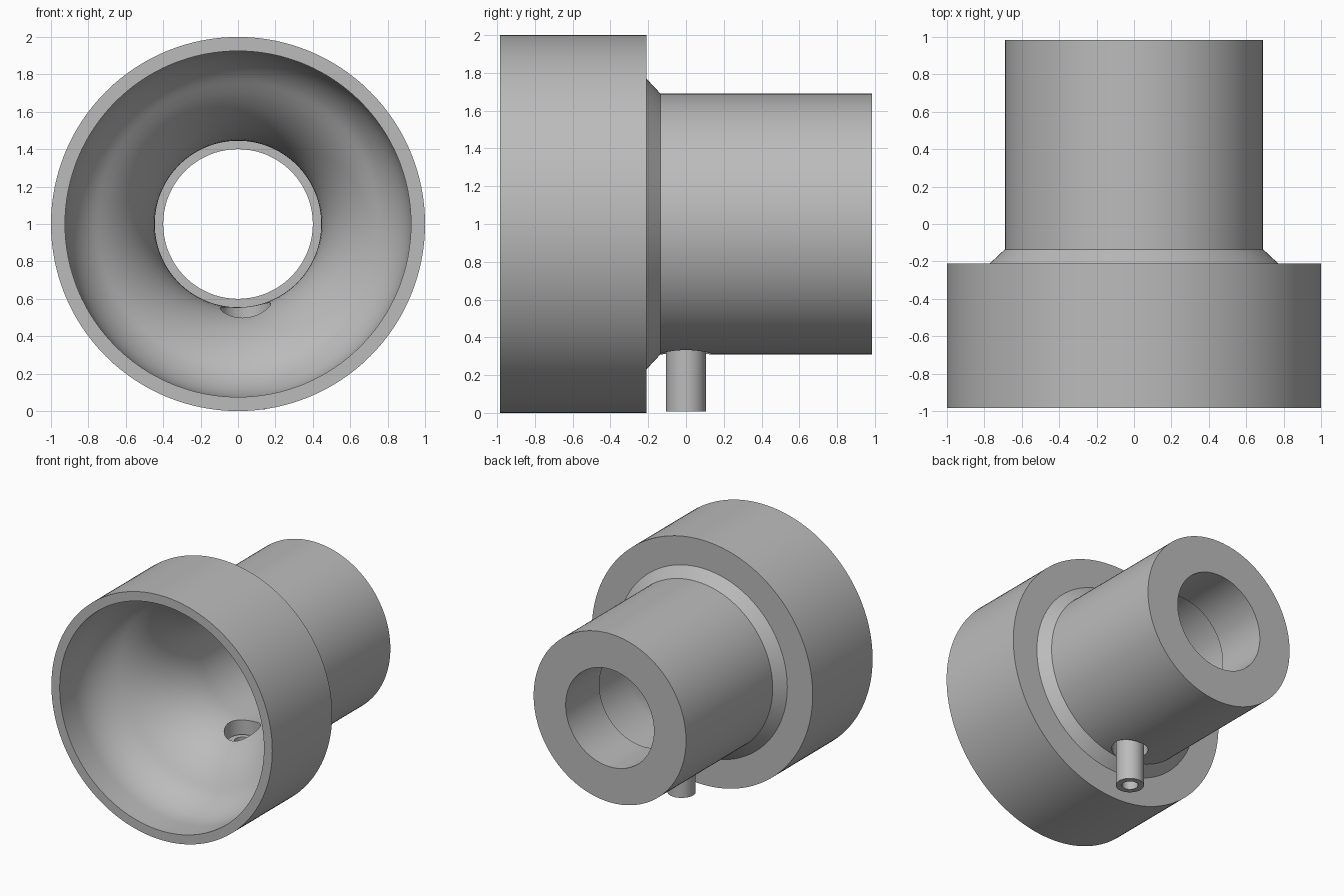
import bpy, bmesh, math
from mathutils import Matrix

cube = bpy.data.objects.get("Cube")
if cube:
    bpy.data.objects.remove(cube, do_unlink=True)

grey = bpy.data.materials.new("plain grey")
grey.use_nodes = True
colour = (0.5, 0.5, 0.5, 1)
grey.diffuse_color = colour
grey.node_tree.nodes["Principled BSDF"].inputs["Base Color"].default_value = colour


def lathe(name, profile, segments, matrix):
    """Revolve a closed (radius, height) profile about z, then place it."""
    bm = bmesh.new()
    rings = []
    for r, h in profile:
        rings.append([bm.verts.new((r * math.cos(a), r * math.sin(a), h))
                      for a in (math.tau * i / segments for i in range(segments))])
    for k, ring in enumerate(rings):
        following = rings[(k + 1) % len(rings)]
        for i in range(segments):
            j = (i + 1) % segments
            bm.faces.new((ring[i], ring[j], following[j], following[i]))
    bm.transform(matrix)
    bmesh.ops.recalc_face_normals(bm, faces=bm.faces)
    mesh = bpy.data.meshes.new(name)
    bm.to_mesh(mesh)
    bm.free()
    mesh.materials.append(grey)
    obj = bpy.data.objects.new(name, mesh)
    bpy.context.collection.objects.link(obj)
    return obj


def smooth(obj):
    bpy.ops.object.select_all(action='DESELECT')
    obj.select_set(True)
    bpy.context.view_layer.objects.active = obj
    bpy.ops.object.shade_smooth_by_angle(angle=math.radians(25))


# Flared bore: a concave arc from the cup wall meets a convex arc into the throat
cup_r, throat_r, join_r = 0.925, 0.445, 0.75
slope = math.radians(54)
rise = 1 - math.cos(slope)
outer_arc = (cup_r - join_r) / rise
inner_arc = (join_r - throat_r) / rise
throat_y = 0.15
flare_y = throat_y - (outer_arc + inner_arc) * math.sin(slope)
steps = 14
angles = [slope * i / steps for i in range(steps + 1)]
flare = [(cup_r - outer_arc * (1 - math.cos(a)), flare_y + outer_arc * math.sin(a))
         for a in angles]
flare += [(throat_r + inner_arc * (1 - math.cos(a)), throat_y - inner_arc * math.sin(a))
          for a in reversed(angles[:-1])]

# Body: wide cup, chamfered shoulder, narrower sleeve and stepped bore
end = 0.985
profile = [(0.4, 0.55), (0.4, end), (0.69, end), (0.69, -0.135), (0.77, -0.21),
           (1, -0.21), (1, -end), (cup_r, -end)] + flare + [(throat_r, 0.55)]
along_y = Matrix.Translation((0, 0, 1)) @ Matrix.Rotation(-math.pi / 2, 4, 'X')
body = lathe("flared_body", profile, 128, along_y)

# Side port drilled through the underside of the sleeve
port_x = 0.04
bpy.ops.mesh.primitive_cylinder_add(vertices=64, radius=0.135, depth=0.5,
                                    location=(port_x, 0, 0.45))
cutter = bpy.context.object
cutter.name = "port_cutter"
cutter.hide_render = True
cutter.data.materials.append(grey)
drill = body.modifiers.new("port", 'BOOLEAN')
drill.operation = 'DIFFERENCE'
drill.solver = 'EXACT'
drill.object = cutter
bpy.context.view_layer.objects.active = body
bpy.ops.object.modifier_apply(modifier=drill.name)
bpy.data.objects.remove(cutter, do_unlink=True)
smooth(body)

# Small hollow tube standing in the port
tube = lathe("port_tube", [(0.06, 0.008), (0.105, 0.008), (0.105, 0.45), (0.06, 0.45)],
             48, Matrix.Translation((port_x, 0, 0)))
smooth(tube)
